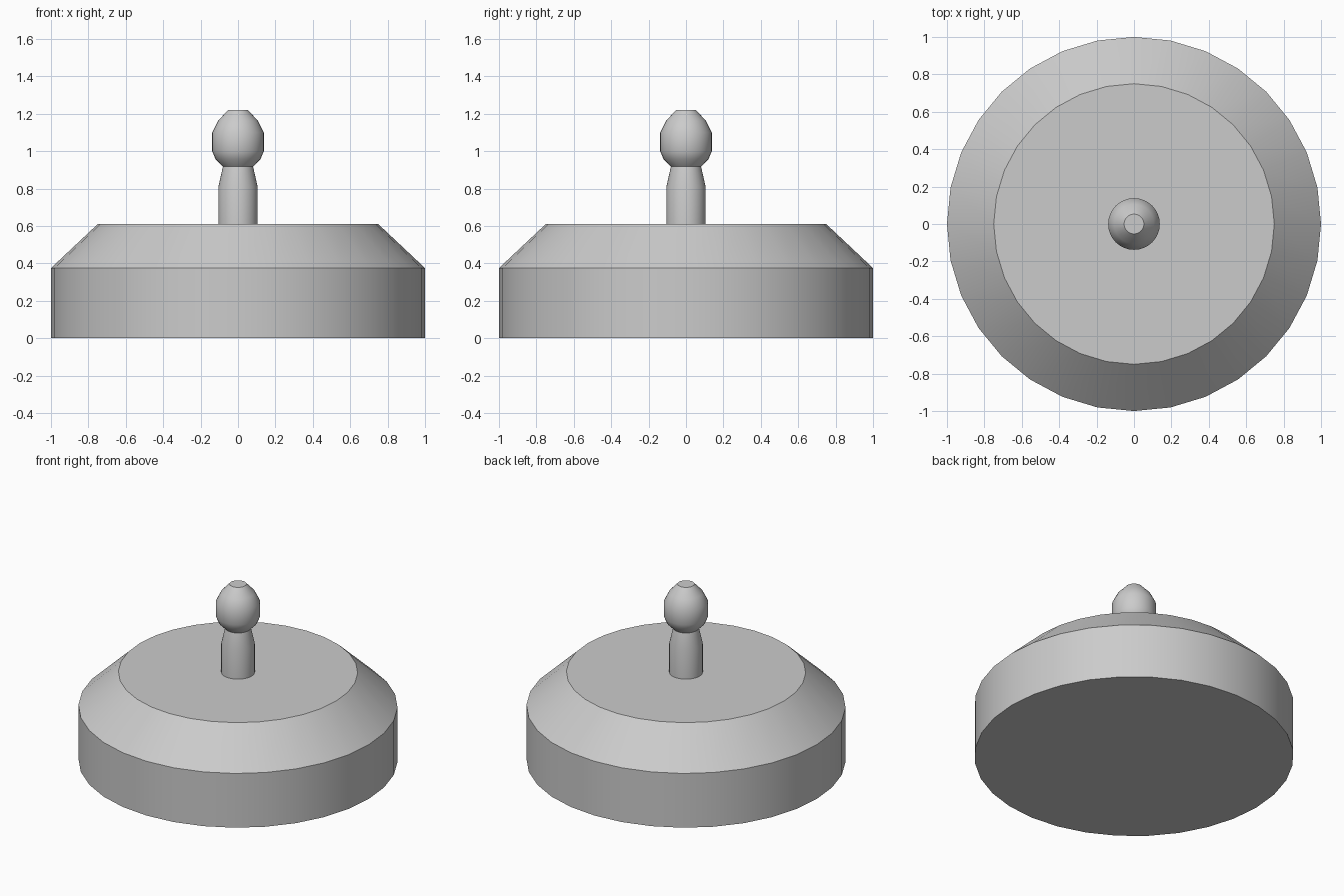
import bpy, bmesh
from math import sin, cos, tau, radians

if "Cube" in bpy.data.objects:
    bpy.data.objects.remove(bpy.data.objects["Cube"])


def lathe(name, profile, sides):
    """Closed solid of revolution from (radius, height) points, bottom to top."""
    bm = bmesh.new()
    rings = [[bm.verts.new((r * cos(tau * i / sides), r * sin(tau * i / sides), z))
              for i in range(sides)] for r, z in profile]
    for a, b in zip(rings, rings[1:]):
        for i in range(sides):
            j = (i + 1) % sides
            bm.faces.new((a[i], a[j], b[j], b[i]))
    bm.faces.new(rings[0][::-1])
    bm.faces.new(rings[-1])
    mesh = bpy.data.meshes.new(name)
    bm.to_mesh(mesh)
    bm.free()
    obj = bpy.data.objects.new(name, mesh)
    bpy.context.collection.objects.link(obj)
    bpy.ops.object.select_all(action='DESELECT')
    obj.select_set(True)
    bpy.context.view_layer.objects.active = obj
    bpy.ops.object.shade_smooth_by_angle(angle=radians(30))
    return obj


# Wide base with a chamfered shoulder
lathe("base", [(1, 0), (1, 0.375), (0.75, 0.61)], 32)

# Stem with a tapered neck, sunk slightly into the base
lathe("stem", [(0.105, 0.59), (0.105, 0.81), (0.08, 0.92)], 32)

# Rounded knob with a flat top
lathe("knob", [(0.08, 0.917), (0.12, 0.957), (0.138, 1.0), (0.138, 1.10),
               (0.106, 1.163), (0.053, 1.22)], 32)
